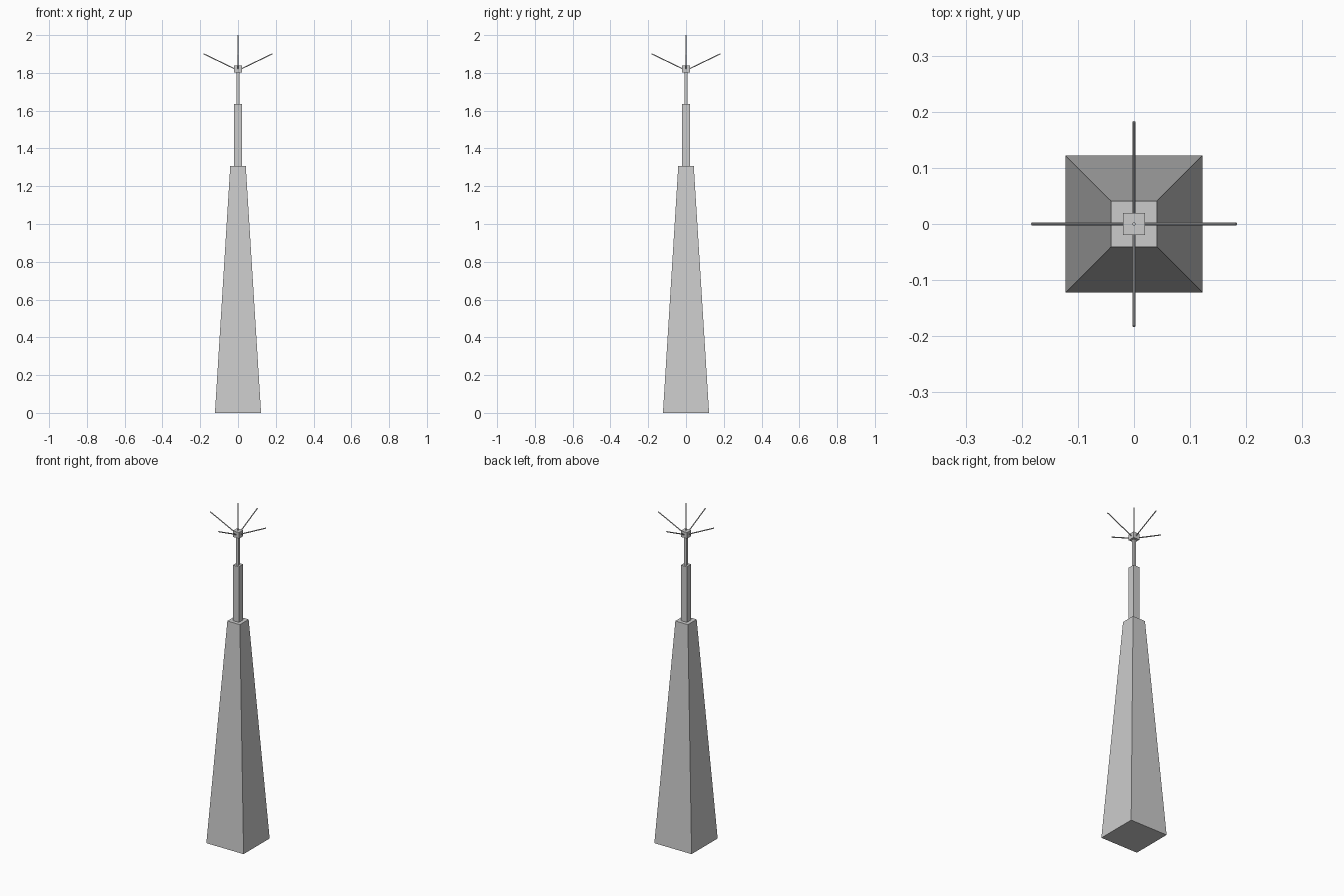
import bpy, bmesh, math
from mathutils import Vector

if "Cube" in bpy.data.objects:
    bpy.data.objects.remove(bpy.data.objects["Cube"])


def prism(name, start, end, r1, r2, sides=4):
    """Closed prism or frustum between two points; r = half-width across flats."""
    start, end = Vector(start), Vector(end)
    k = 1 / math.cos(math.pi / sides)
    bm = bmesh.new()
    bmesh.ops.create_cone(bm, cap_ends=True, segments=sides,
                          radius1=r1 * k, radius2=r2 * k,
                          depth=(end - start).length)
    # Turn so that flat sides face the axes
    rings = [math.atan2(v.co.y, v.co.x) for v in bm.verts]
    offset = math.pi / sides - min(a % (2 * math.pi / sides) for a in rings)
    for v in bm.verts:
        x, y = v.co.x, v.co.y
        c, s = math.cos(offset), math.sin(offset)
        v.co.x, v.co.y = c * x - s * y, s * x + c * y
    mesh = bpy.data.meshes.new(name)
    bm.to_mesh(mesh)
    bm.free()
    obj = bpy.data.objects.new(name, mesh)
    obj.location = (start + end) / 2
    obj.rotation_euler = (end - start).to_track_quat('Z', 'Y').to_euler()
    bpy.context.collection.objects.link(obj)
    return obj


# Stacked square tower sections: bottom z, top z, bottom and top half-width
sections = [
    ("tower_base", 0.0, 1.307, 0.122, 0.041),
    ("upper_shaft", 1.307, 1.636, 0.02, 0.02),
    ("mast", 1.636, 1.803, 0.008, 0.008),
    ("antenna_hub", 1.803, 1.839, 0.02, 0.02),
]
for name, z0, z1, r0, r1 in sections:
    prism(name, (0, 0, z0), (0, 0, z1), r0, r1)

# Vertical spike on top of the hub
prism("top_spike", (0, 0, 1.83), (0, 0, 2.0), 0.003, 0.003, 8)

# Four rods rising outward from the hub
for i, label in enumerate(("right", "back", "left", "front")):
    a = i * math.pi / 2
    c, s = math.cos(a), math.sin(a)
    prism("antenna_rod_" + label, (0.01 * c, 0.01 * s, 1.818),
          (0.182 * c, 0.182 * s, 1.901), 0.0028, 0.0028, 8)
